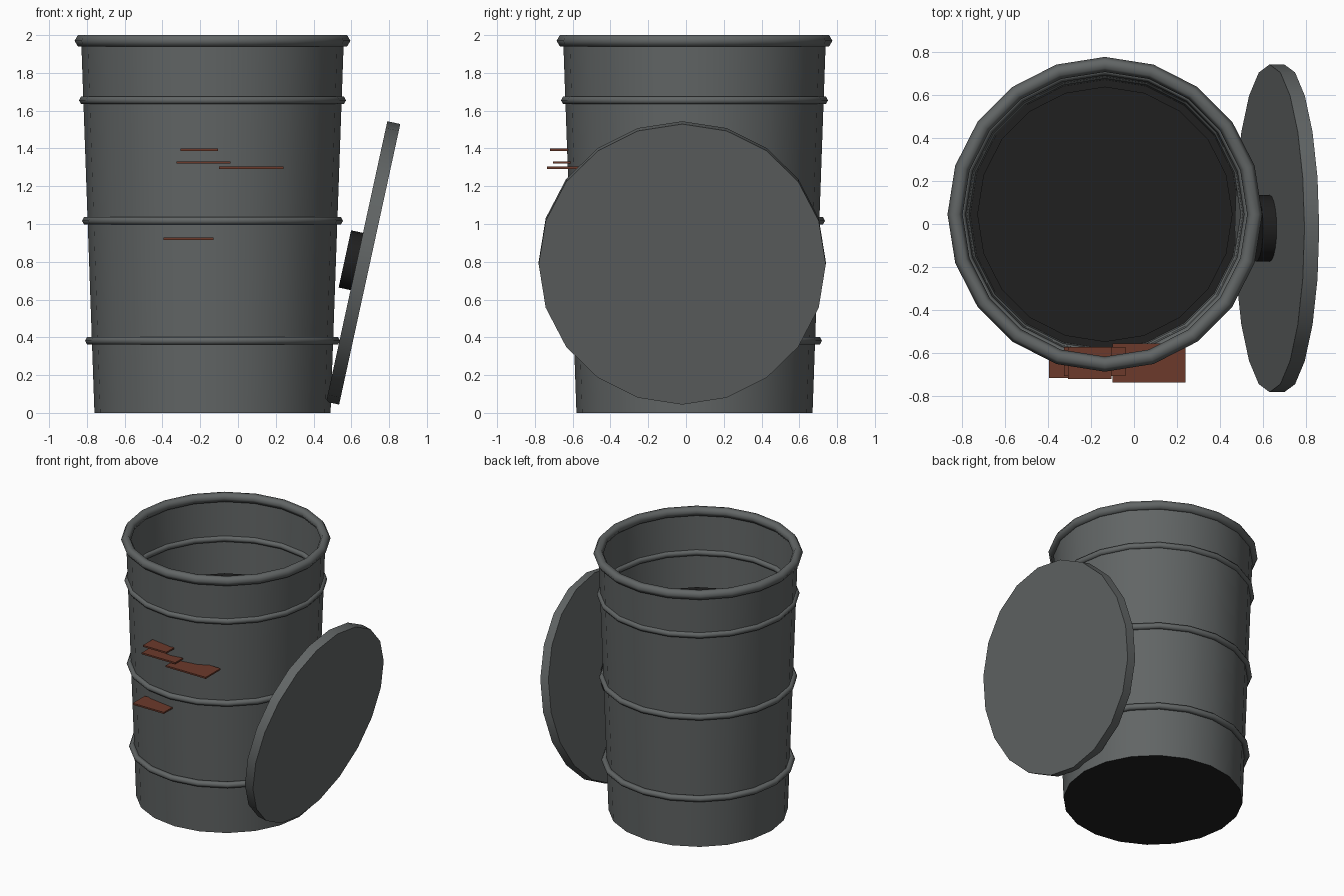
import bpy, bmesh, math
from mathutils import Matrix

cube = bpy.data.objects.get("Cube")
if cube:
    bpy.data.objects.remove(cube, do_unlink=True)

SIDES = 20
CX, CY = -0.135, 0.045          # barrel axis
BOTTOM_R, TOP_R, TOP_Z = 0.625, 0.695, 1.97


def material(name, rgb):
    mat = bpy.data.materials.new(name)
    mat.use_nodes = True
    color = (*rgb, 1)
    mat.diffuse_color = color
    mat.node_tree.nodes["Principled BSDF"].inputs["Base Color"].default_value = color
    return mat


steel = material("grey steel", (0.12, 0.13, 0.13))
black = material("black", (0.014, 0.014, 0.014))
rust = material("rust", (0.15, 0.042, 0.024))


def finish(obj, name, mats, angle=30):
    obj.name = obj.data.name = name
    obj.data.materials.clear()
    for mat in mats:
        obj.data.materials.append(mat)
    bpy.ops.object.select_all(action='DESELECT')
    obj.select_set(True)
    bpy.context.view_layer.objects.active = obj
    if angle:
        bpy.ops.object.shade_smooth_by_angle(angle=math.radians(angle))
    return obj


def drum(name, r1, r2, depth, matrix, mats, open_top=False):
    bm = bmesh.new()
    bmesh.ops.create_cone(bm, cap_ends=True, segments=SIDES, radius1=r1,
                          radius2=r2, depth=depth)
    if open_top:
        lid_faces = [f for f in bm.faces if f.normal.z > 0.9]
        bmesh.ops.delete(bm, geom=lid_faces, context='FACES_ONLY')
    if len(mats) > 1:            # second colour goes on the underside
        for f in bm.faces:
            f.material_index = int(f.normal.z < -0.9)
    indices = [f.material_index for f in bm.faces]
    bm.transform(matrix)
    mesh = bpy.data.meshes.new(name)
    bm.to_mesh(mesh)
    bm.free()
    obj = bpy.data.objects.new(name, mesh)
    bpy.context.collection.objects.link(obj)
    finish(obj, name, mats)
    for poly, index in zip(mesh.polygons, indices):
        poly.material_index = index
    return obj


def hoop(name, z, major, minor):
    bpy.ops.mesh.primitive_torus_add(major_segments=SIDES, minor_segments=6,
                                     major_radius=major, minor_radius=minor,
                                     location=(CX, CY, z))
    finish(bpy.context.object, name, [steel], 80)


# Tapered open shell with a black underside, and the dark fill inside
drum("barrel_shell", BOTTOM_R, TOP_R, TOP_Z,
     Matrix.Translation((CX, CY, TOP_Z / 2)), [steel, black], open_top=True)
drum("dark_contents", 0.592, 0.592, 1.42,
     Matrix.Translation((CX, CY, 0.72)), [black])

# Rolled rim and reinforcing hoops
hoop("top_rim", TOP_Z, TOP_R, 0.035)
for label, z, major in (("lower", 0.382, 0.652), ("middle", 1.017, 0.668),
                        ("upper", 1.655, 0.684)):
    hoop(label + "_hoop", z, major, 0.023)

# Lid leaning on the barrel's left side, its knob facing the barrel
tilt = Matrix.Rotation(math.radians(-77.7), 4, 'Y')
lid_frame = Matrix.Translation((0.663, -0.02, 0.794)) @ tilt
drum("lid", 0.76, 0.76, 0.07, lid_frame, [steel])
drum("lid_knob", 0.155, 0.155, 0.065,
     lid_frame @ Matrix.Translation((0, 0, 0.067)), [black])

# Thin rust flakes sticking out of the front: x range, y range, height
flakes = [(-0.305, -0.105, -0.72, -0.57, 1.393),
          (-0.325, -0.04, -0.705, -0.57, 1.325),
          (-0.10, 0.24, -0.735, -0.555, 1.298),
          (-0.395, -0.13, -0.715, -0.57, 0.922)]
for i, (x1, x2, y1, y2, z) in enumerate(flakes, 1):
    bpy.ops.mesh.primitive_cube_add(size=1, location=((x1 + x2) / 2, (y1 + y2) / 2, z))
    flake = bpy.context.object
    flake.scale = (x2 - x1, y2 - y1, 0.012)
    finish(flake, f"rust_flake_{i}", [rust], 0)
